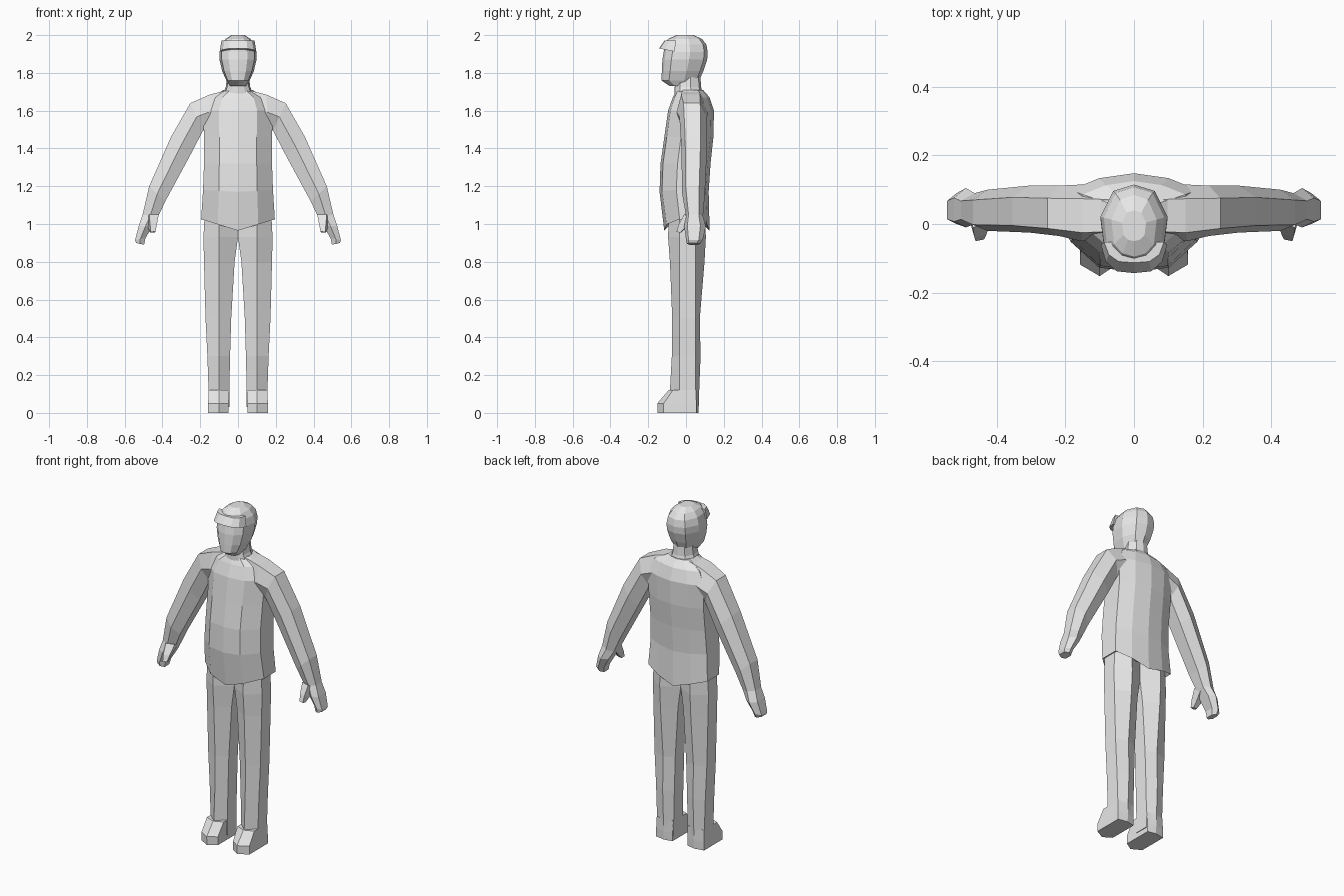
import bpy, bmesh

grey = bpy.data.materials.new("plain_grey")
grey.diffuse_color = (0.8, 0.8, 0.8, 1)


def loft(name, rings):
    """Skin a list of equal-length rings and close both ends."""
    bm = bmesh.new()
    vr = [[bm.verts.new(p) for p in r] for r in rings]
    n = len(vr[0])
    for a, b in zip(vr, vr[1:]):
        for i in range(n):
            j = (i + 1) % n
            bm.faces.new((a[i], a[j], b[j], b[i]))
    for r, end in ((vr[0], -1), (vr[-1], 1)):
        bm.faces.new(r)
    bmesh.ops.recalc_face_normals(bm, faces=bm.faces)
    me = bpy.data.meshes.new(name)
    bm.to_mesh(me)
    bm.free()
    me.materials.append(grey)
    ob = bpy.data.objects.new(name, me)
    bpy.context.collection.objects.link(ob)
    return ob


def pair(name, rings):
    """Loft a limb and its mirror image."""
    for side, s in (("left", 1), ("right", -1)):
        loft(f"{side}_{name}", [[(s * x, y, z) for x, y, z in r] for r in rings])


def body_ring(shape, w, f, b, z, dip=0.0):
    """Symmetric ring: half width w, front y f, back y b, centre lowered by dip."""
    half = [(u * w, f + (b - f) * t, z - dip * (1 - u)) for u, t in shape]
    return half + [(-x, y, h) for x, y, h in half[-2:0:-1]]


# Shirt body: hem tucks inward, then rises to the collar
TORSO = [(0, 0), (.55, .05), (1, .34), (1, .8), (.55, .94), (0, 1)]
loft("shirt_body", [body_ring(TORSO, *r) for r in (
    (.17, -.09, .10, 1.04, .05),
    (.195, -.115, .125, 1.025, .06),
    (.185, -.14, .12, 1.18, .01),
    (.18, -.135, .13, 1.32),
    (.18, -.115, .145, 1.46),
    (.185, -.095, .148, 1.60),
    (.15, -.07, .125, 1.67),
    (.075, -.05, .09, 1.71))])

# Neck
HEAD = [(0, 0), (.5, .05), (.88, .2), (1, .6), (.62, .92), (0, 1)]
loft("neck", [body_ring(HEAD, *r) for r in (
    (.08, -.06, .09, 1.69),
    (.065, -.06, .08, 1.725),
    (.055, -.05, .075, 1.80))])

# Head, with the jaw narrowing below
loft("head", [body_ring(HEAD, *r) for r in (
    (.045, -.085, .04, 1.73),
    (.062, -.13, .07, 1.76),
    (.084, -.128, .092, 1.81),
    (.098, -.125, .112, 1.87),
    (.098, -.118, .115, 1.91),
    (.088, -.115, .108, 1.95),
    (.066, -.095, .085, 1.98),
    (.035, -.05, .04, 2.0))])

# Cap peak: a wedge over the brow
peak = [(-.097, -.06), (-.082, -.11), (-.05, -.138), (0, -.143),
        (.05, -.138), (.082, -.11), (.097, -.06)]
loft("cap_peak", [
    [(x, y, 1.925 - .1 * (y + .06) * 2 - .012) for x, y in peak],
    [(x * .9, y * .72 - .01, 1.972) for x, y in peak]])


# Sleeves and hands: hexagonal sections between outer and inner points
def arm_ring(ox, oz, ix, iz, f, b):
    def at(k, t):
        return (ox + (ix - ox) * k, f + (b - f) * t, oz + (iz - oz) * k)
    return [at(0, .15), at(0, .75), at(.5, 1), at(1, .8), at(1, .2), at(.5, 0)]


pair("arm", [arm_ring(*r) for r in (
    (.07, 1.705, .10, 1.50, -.045, .11),
    (.15, 1.685, .16, 1.50, -.05, .115),
    (.252, 1.64, .185, 1.495, -.035, .112),
    (.355, 1.46, .255, 1.36, -.025, .112),
    (.47, 1.20, .385, 1.12, -.02, .10),
    (.505, 1.05, .425, 1.035, .0, .09),
    (.525, .99, .455, .985, -.01, .105),
    (.545, .915, .49, .925, .0, .09),
    (.54, .90, .497, .89, .005, .075))])

# Thumbs
pair("thumb", [
    [(.42, .005, 1.05), (.47, -.01, 1.05), (.48, .04, 1.03), (.43, .05, 1.03)],
    [(.43, -.03, .995), (.465, -.04, .995), (.475, -.005, .98), (.44, .0, .98)],
    [(.437, -.045, .96), (.462, -.05, .958), (.466, -.03, .955), (.442, -.025, .955)]])


# Trouser legs: hexagonal sections with front and back ridges
def leg_ring(i, o, f, b, z, s0=-.035, s1=.05):
    m = .1
    return [(m, f, z), (o, s0, z), (o, s1, z), (m, b, z), (i, s1, z), (i, s0, z)]


pair("leg", [leg_ring(*r) for r in (
    (.0, .175, -.09, .10, 1.08),
    (.0, .183, -.095, .105, .93),
    (.018, .18, -.085, .098, .80),
    (.036, .172, -.073, .073, .50),
    (.042, .162, -.075, .077, .30),
    (.046, .156, -.085, .07, .12),
    (.046, .155, -.08, .066, .03))])

# Shoes: swept from heel to a pointed toe, stacked as low sections
pair("shoe", [leg_ring(*r) for r in (
    (.05, .158, -.15, .066, 0, -.118, .055),
    (.05, .158, -.152, .068, .05, -.118, .055),
    (.046, .156, -.092, .068, .12, -.07, .052))])
